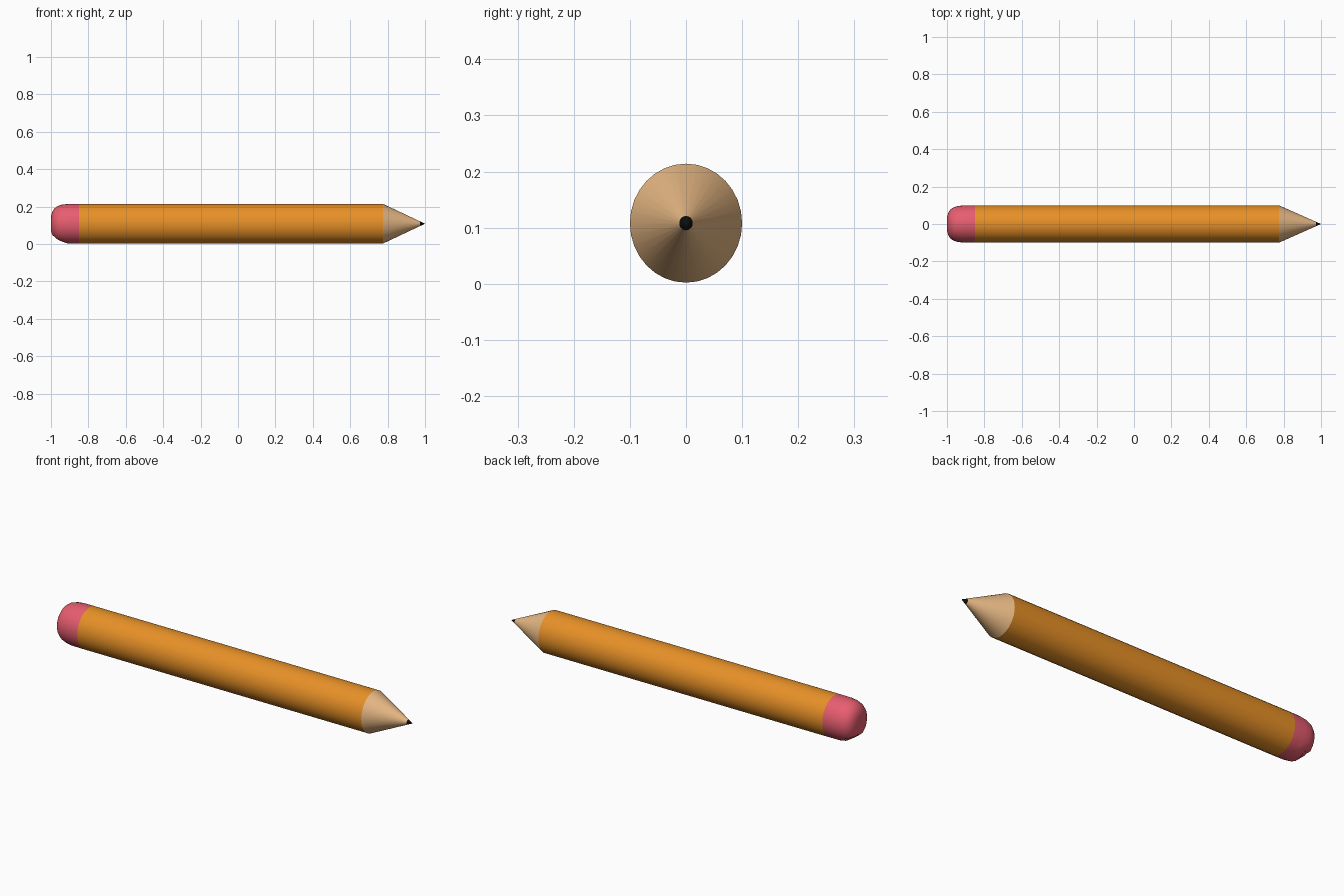
import bpy, bmesh, math, random
from mathutils import Vector

cube = bpy.data.objects.get("Cube")
if cube:
    bpy.data.objects.remove(cube, do_unlink=True)

random.seed(4)
SIDES = 32
MID_Z = 0.108
RY, RZ = 0.1, 0.106


def material(name, rgb, rough=0.6):
    m = bpy.data.materials.new(name)
    m.use_nodes = True
    m.diffuse_color = (*rgb, 1)
    bsdf = m.node_tree.nodes["Principled BSDF"]
    bsdf.inputs["Base Color"].default_value = (*rgb, 1)
    bsdf.inputs["Roughness"].default_value = rough
    return m


def lathe(name, profile, mat, shape=None):
    """Sweep (x, radius fraction) points round the long axis; zero radius closes to a point."""
    bm = bmesh.new()
    rings = []
    for x, r in profile:
        if r == 0:
            rings.append([bm.verts.new((x, 0, MID_Z))])
            continue
        angles = [2 * math.pi * i / SIDES for i in range(SIDES)]
        rings.append([bm.verts.new((x, r * RY * math.cos(a), MID_Z + r * RZ * math.sin(a)))
                      for a in angles])
    for a, b in zip(rings, rings[1:]):
        for i in range(SIDES):
            j = (i + 1) % SIDES
            if len(a) == 1:
                bm.faces.new((a[0], b[j], b[i]))
            elif len(b) == 1:
                bm.faces.new((a[i], a[j], b[0]))
            else:
                bm.faces.new((a[i], a[j], b[j], b[i]))
    if shape:
        shape(bm)
    bmesh.ops.recalc_face_normals(bm, faces=bm.faces)
    me = bpy.data.meshes.new(name)
    bm.to_mesh(me)
    bm.free()
    me.materials.append(mat)
    ob = bpy.data.objects.new(name, me)
    bpy.context.collection.objects.link(ob)
    bpy.ops.object.select_all(action="DESELECT")
    ob.select_set(True)
    bpy.context.view_layer.objects.active = ob
    bpy.ops.object.shade_smooth_by_angle(angle=math.radians(40))
    return ob


def wear(bm):
    """Rub the lower end corner down to a slightly bumpy facet."""
    point = Vector((-0.975, 0, 0.036))
    normal = Vector((-0.6, 0.12, -0.8)).normalized()
    for v in bm.verts:
        depth = (v.co - point).dot(normal)
        if depth > 0:
            v.co -= normal * (depth + random.uniform(-0.002, 0.006))


orange = material("orange paint", (0.8, 0.28, 0.02))
wood = material("pale wood", (0.8, 0.48, 0.23))
pink = material("pink rubber", (0.8, 0.11, 0.16))
black = material("black graphite", (0.004, 0.004, 0.004))

# Painted barrel
lathe("barrel", [(-0.85, 1), (0.775, 1)], orange)

# Sharpened wood and graphite point
lathe("wood_cone", [(0.775, 1), (0.973, 0.12)], wood)
lathe("graphite_tip", [(0.973, 0.12), (1.0, 0)], black)

# Rounded, worn eraser
lathe("eraser", [(-1.0, 0), (-1.0, 0.25), (-0.998, 0.45), (-0.992, 0.62), (-0.982, 0.77),
                 (-0.965, 0.89), (-0.942, 0.96), (-0.91, 0.995), (-0.85, 1)], pink, wear)
